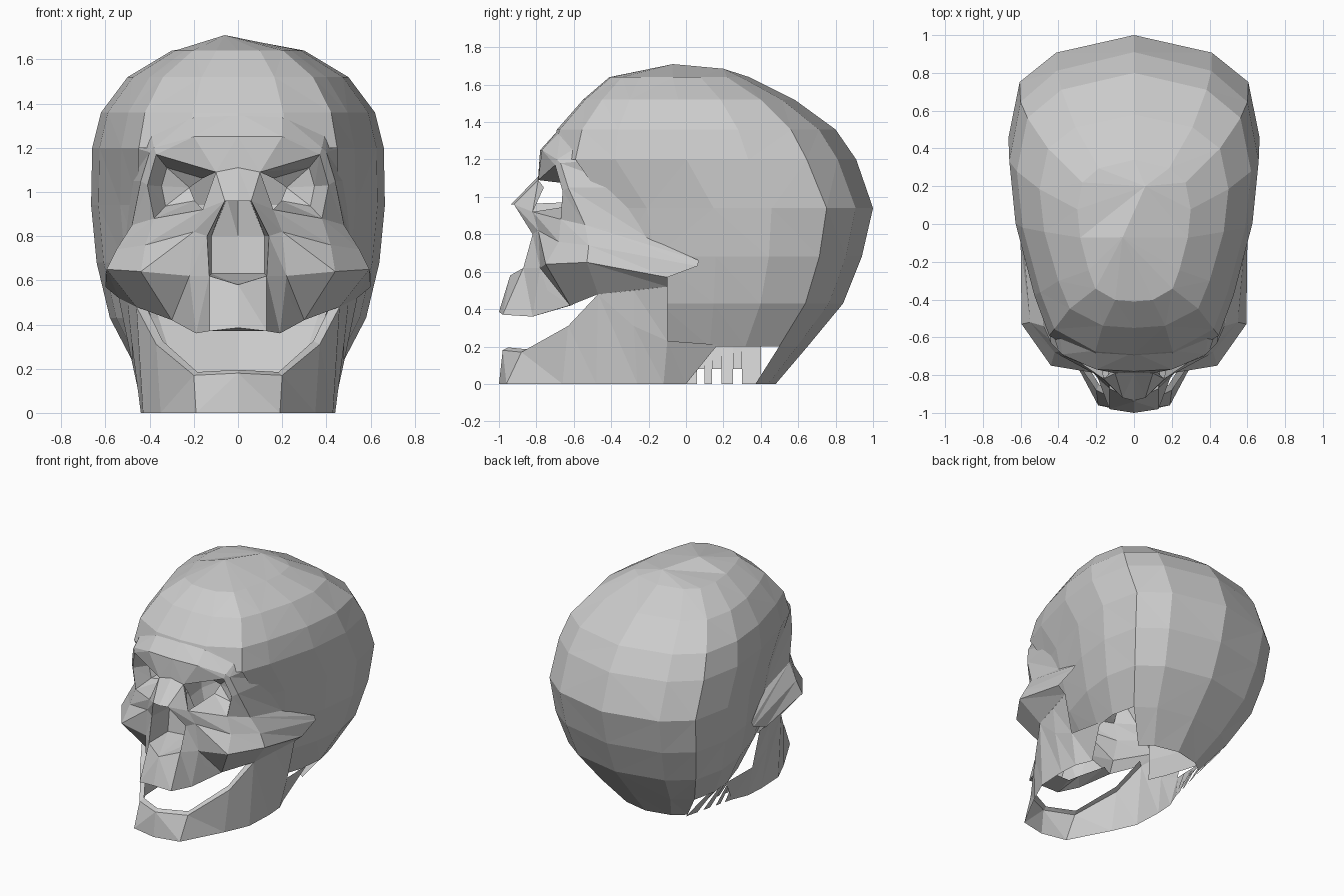
import bpy, bmesh
from mathutils import Vector

if "Cube" in bpy.data.objects:
    bpy.data.objects.remove(bpy.data.objects["Cube"])


def finish(name, bm):
    me = bpy.data.meshes.new(name)
    bm.to_mesh(me)
    bm.free()
    ob = bpy.data.objects.new(name, me)
    bpy.context.collection.objects.link(ob)
    return ob


def strip(name, rows, ref=(0, -0.2, 0.75), out=1):
    """Loft polylines of equal length on the +x side and mirror them.
    Faces point away from ref (out=1) or toward it (out=-1)."""
    bm = bmesh.new()
    ref = Vector(ref)
    for side in (1, -1):
        grid = [[Vector(p) for p in r] for r in rows]
        for a, b in zip(grid, grid[1:]):
            for i in range(len(a) - 1):
                for tri in ((a[i], a[i + 1], b[i + 1]), (a[i], b[i + 1], b[i])):
                    n = (tri[1] - tri[0]).cross(tri[2] - tri[0])
                    if n.length < 1e-6:
                        continue
                    mid = (tri[0] + tri[1] + tri[2]) / 3
                    pts = list(tri)
                    if n.dot(mid - ref) * out < 0:
                        pts.reverse()
                    if side < 0:
                        pts = [Vector((-p.x, p.y, p.z)) for p in reversed(pts)]
                    bm.faces.new([bm.verts.new(p) for p in pts])
    bmesh.ops.remove_doubles(bm, verts=bm.verts, dist=0.002)
    return finish(name, bm)


# Cranium: hollow shell, one plan profile (half width, front-to-back) per level
plan = [(0, 0), (.33, .01), (.68, .09), (.80, .22), (.95, .45),
        (1, .65), (.91, .84), (.62, .94), (0, 1)]
plan += [(-w, t) for w, t in plan[-2:0:-1]]
levels = [(0, -.2, .48, .30), (.2, -.3, .65, .46), (.43, -.42, .84, .58),
          (.68, -.48, .94, .64), (.94, -.55, 1.0, .665), (1.2, -.74, .91, .66),
          (1.36, -.69, .8, .62), (1.52, -.55, .58, .5), (1.64, -.41, .34, .3)]
bm = bmesh.new()
rings = [[bm.verts.new((w * hw, yf + t * (yb - yf), z)) for w, t in plan]
         for z, yf, yb, hw in levels]
n = len(plan)
for lv, (a, b) in enumerate(zip(rings, rings[1:])):
    for i in range(n):
        if lv < 5 and min(i, n - 1 - i) < 2:      # open behind the face
            continue
        if lv == 0 and (i < 6 or i > 9):          # open base
            continue
        bm.faces.new((a[i], a[(i + 1) % n], b[(i + 1) % n], b[i]))
crown = [bm.verts.new((-.06, -.07, 1.71)), bm.verts.new((.06, .2, 1.685))]
for i in range(n):
    j = (i + 1) % n
    ci, cj = [crown[1 if 4 <= k <= 11 else 0] for k in (i, j)]
    bm.faces.new((rings[-1][i], rings[-1][j], ci))
    if ci != cj:
        bm.faces.new((rings[-1][j], cj, ci))
loose = [v for v in bm.verts if not v.link_faces]
bmesh.ops.delete(bm, geom=loose, context='VERTS')
bmesh.ops.triangulate(bm, faces=bm.faces[:], quad_method='SHORT_EDGE')
finish("cranium", bm)

# Brow ridge, from forehead to upper eye rim
strip("brow", [
    [(0, -.68, 1.36), (.2, -.67, 1.35), (.40, -.53, 1.30)],
    [(0, -.78, 1.25), (.2, -.77, 1.25), (.38, -.69, 1.2)],
    [(0, -.79, 1.11), (.1, -.79, 1.09), (.37, -.70, 1.17)]])

# Outer eye rim and temple
strip("temple", [
    [(.38, -.69, 1.20), (.37, -.70, 1.17), (.41, -.66, 1.03), (.38, -.67, .88)],
    [(.40, -.53, 1.30), (.40, -.67, 1.18), (.44, -.63, 1.05), (.48, -.54, .85)],
    [(.45, -.42, 1.30), (.47, -.46, 1.20), (.49, -.32, 1.05), (.51, -.20, .78)]])

# Eye sockets, open toward the nose
rim = [(.1, -.79, 1.09), (.37, -.70, 1.17), (.41, -.66, 1.03),
       (.38, -.67, .88), (.16, -.82, .92)]
back = [(.25 + (x - .25) * .6, -.56, 1.02 + (z - 1.02) * .6) for x, y, z in rim]
strip("eye_socket", [rim, back, [(.22, -.52, 1.02)] * 5], (.25, -.75, 1.02), -1)

# Nasal bridge
strip("nose_bridge", [
    [(0, -.79, 1.11), (0, -.935, .96)],
    [(.1, -.79, 1.09), (.06, -.92, .96)],
    [(.1, -.76, 1.05), (.16, -.82, .92)]])

# Nasal opening: inner wall and floor
nose_edge = [(.06, -.92, .96), (.14, -.82, .80), (.13, -.87, .62)]
strip("nose_cavity", [
    nose_edge,
    [(.05, -.66, .97), (.12, -.64, .80), (.12, -.66, .63)],
    [(0, -.62, .97), (0, -.62, .80), (0, -.64, .63)]], (0, -.8, .8), -1)
strip("nose_floor", [
    [(0, -.94, .58), (.13, -.87, .62)],
    [(0, -.64, .63), (.12, -.66, .63)]], (0, -.8, .8), -1)

# Cheekbones sweeping back into the side arch
strip("cheekbone", [
    nose_edge,
    [(.16, -.82, .92), (.20, -.79, .82), (.22, -.78, .62)],
    [(.38, -.67, .88), (.42, -.68, .76), (.44, -.75, .64)],
    [(.48, -.54, .85), (.55, -.52, .74), (.595, -.53, .65)],
    [(.59, .07, .66), (.60, .06, .63), (.60, -.1, .57)]])
strip("arch_top", [
    [(.48, -.54, .85), (.48, -.54, .85)],
    [(.51, -.20, .78), (.59, .07, .66)]])
strip("cheek_underside", [
    [(.22, -.78, .62), (.44, -.75, .64), (.595, -.53, .65), (.60, -.1, .57)],
    [(.24, -.74, .50), (.30, -.62, .42), (.46, -.47, .48), (.54, -.1, .52)]])

# Side wall between the arch and the jaw
strip("jaw_muscle_wall", [
    [(.46, -.47, .48), (.50, -.28, .50), (.54, -.1, .52)],
    [(.46, -.47, .48), (.48, -.28, .31), (.48, -.1, .23)]])

# Upper jaw and palate edge
strip("upper_jaw", [
    [(0, -.94, .58), (.13, -.87, .62), (.22, -.78, .62), (.24, -.74, .50)],
    [(0, -1, .385), (.13, -.98, .37), (.19, -.82, .36), (.30, -.62, .42)],
    [(0, -.80, .37), (.08, -.80, .37), (.12, -.74, .39), (.22, -.58, .43)]],
    (0, -.6, .6))

# Lower jaw shell with the rear upright reaching up to the cranium
jaw_top = [(0, -.98, .18), (.2, -.88, .17), (.37, -.63, .31),
           (.46, -.47, .48), (.48, -.28, .31), (.48, -.1, .23), (.45, .17, .21)]
jaw_low = [(0, -1, 0), (.19, -.96, 0), (.35, -.66, 0),
           (.43, -.48, 0), (.44, -.26, 0), (.43, -.12, 0), (.38, 0, 0)]
jaw_lip = [(x * .92, y + .03, z + .015) for x, y, z in jaw_top]
strip("lower_jaw", [jaw_top, jaw_low])
strip("lower_jaw_lip", [jaw_lip[:4], jaw_top[:4]], (0, -.7, -2))

# Left base wall with three small notches along the bottom edge
bm = bmesh.new()
ys = [0, .06, .10, .14, .19, .25, .30, .40]
for i, (y0, y1) in enumerate(zip(ys, ys[1:])):
    low = .08 if i % 2 else 0
    pts = [(-.38 + (.25 * y if z < .1 else 0) - z * .35, y, z) for y, z in
           ((y0, low), (y0, .21), (y1, .21), (y1, low))]
    bm.faces.new([bm.verts.new(p) for p in reversed(pts)])
finish("left_base_wall", bm)
